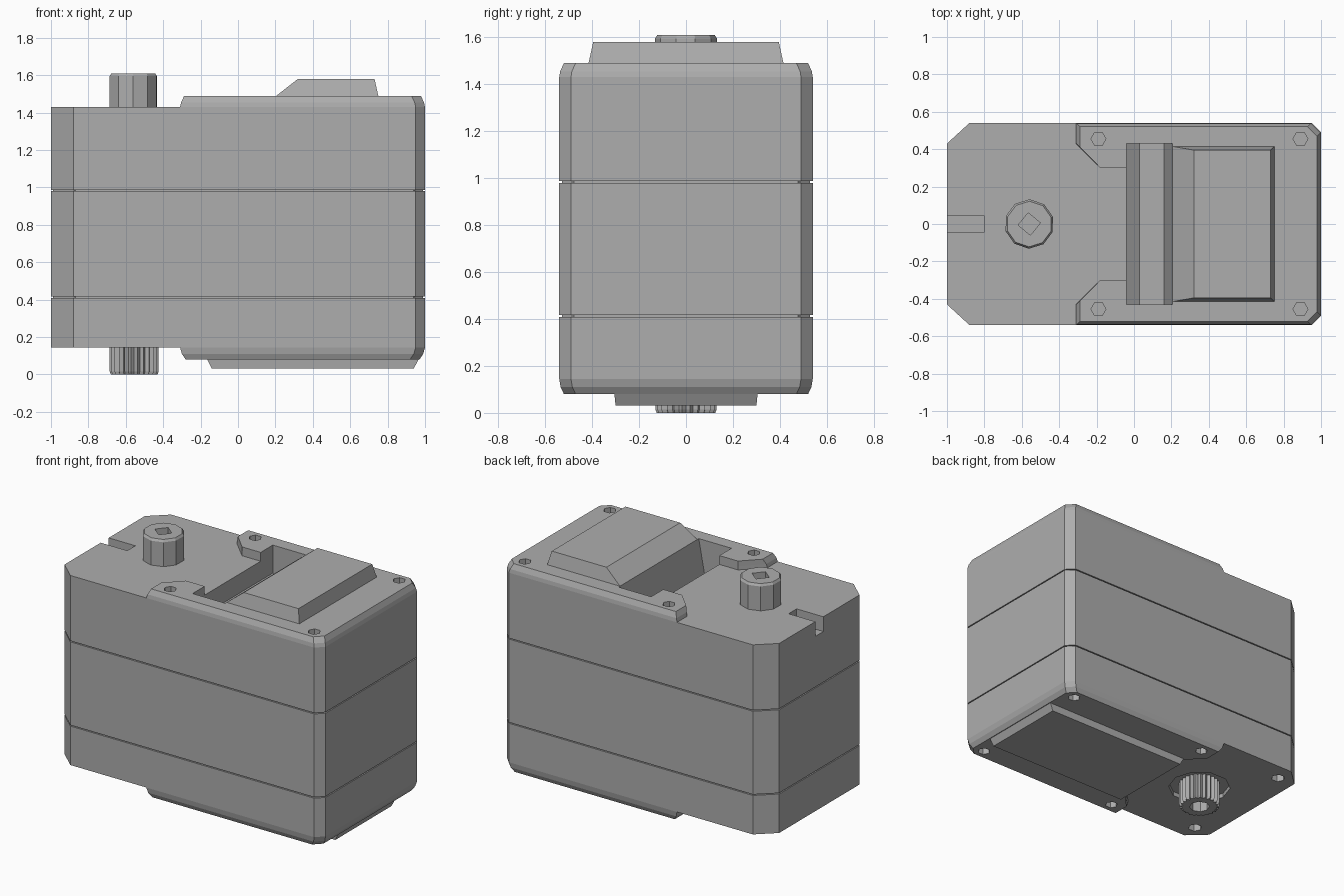
import bpy, bmesh, math

if "Cube" in bpy.data.objects:
    bpy.data.objects.remove(bpy.data.objects["Cube"])

grey = bpy.data.materials.new("plain grey")
grey.use_nodes = True
grey.diffuse_color = (0.42, 0.42, 0.42, 1)
grey.node_tree.nodes["Principled BSDF"].inputs["Base Color"].default_value = (0.42, 0.42, 0.42, 1)


def loft(name, rings):
    """Closed solid through rings of 3D points."""
    bm = bmesh.new()
    loops = [[bm.verts.new(p) for p in ring] for ring in rings]
    n = len(loops[0])
    for a, b in zip(loops, loops[1:]):
        for i in range(n):
            j = (i + 1) % n
            bm.faces.new((a[i], a[j], b[j], b[i]))
    bm.faces.new(loops[0][::-1])
    bm.faces.new(loops[-1])
    bmesh.ops.recalc_face_normals(bm, faces=bm.faces)
    mesh = bpy.data.meshes.new(name)
    bm.to_mesh(mesh)
    bm.free()
    mesh.materials.append(grey)
    ob = bpy.data.objects.new(name, mesh)
    bpy.context.collection.objects.link(ob)
    return ob


def at(points, z, dx=0, dy=0):
    """Outline at height z, its outer sides drawn in by dx and dy."""
    def pull(v, d, lim):
        return v - math.copysign(d, v) if abs(v) > lim else v
    return [(pull(x, dx, 0.2), pull(y, dy, 0.4), z) for x, y in points]


def rect(x0, x1, y, z):
    return [(x0, -y, z), (x1, -y, z), (x1, y, z), (x0, y, z)]


def circle(x, y, r, z, n, turn=0.0):
    return [(x + r * math.cos(turn + math.tau * i / n),
             y + r * math.sin(turn + math.tau * i / n), z) for i in range(n)]


def tube(name, x, y, r, z0, z1, n, turn=0.0):
    return loft(name, [circle(x, y, r, z, n, turn) for z in (z0, z1)])


def cut(targets, cutters):
    """Subtract every cutter from every target, then drop the cutters."""
    for t in targets:
        for c in cutters:
            c.hide_render = True
            m = t.modifiers.new("cut", "BOOLEAN")
            m.operation, m.solver, m.object = "DIFFERENCE", "EXACT", c
            bpy.context.view_layer.objects.active = t
            bpy.ops.object.modifier_apply(modifier=m.name)
    for c in cutters:
        bpy.data.objects.remove(c)


def mirrored(half):
    return half + [(x, -y) for x, y in reversed(half)]


# Plan outlines: the case, and the stepped deck with two chamfered ears
case = mirrored([(-1, 0.43), (-0.88, 0.54), (0.95, 0.54), (1, 0.49)])


def deck_outline(inner):
    return mirrored([(inner, 0.30), (-0.18, 0.30), (-0.31, 0.43),
                     (-0.31, 0.54), (0.95, 0.54), (1, 0.49)])


# Three case sections with thin seams between them
lower_case = loft("lower_case", [at(case, z) for z in (0.145, 0.409)])
middle_case = loft("middle_case", [at(case, z) for z in (0.416, 0.98)])
upper_case = loft("upper_case", [at(case, z) for z in (0.987, 1.43)])
for name, z in (("lower_seam", 0.412), ("upper_seam", 0.983)):
    loft(name, [at(case, z + d, 0.012, 0.012) for d in (-0.02, 0.02)])

# Raised decks on top and underneath, with drawn-in edges
top = deck_outline(-0.04)
upper_deck = loft("upper_deck", [at(top, 1.43), at(top, 1.455, 0.006, 0.004),
                                 at(top, 1.49, 0.022, 0.02)])
under = deck_outline(-0.165)
lower_deck = loft("lower_deck", [at(under, 0.08, 0.03, 0.02),
                                 at(under, 0.11, 0.01, 0.006), at(under, 0.145)])

# Raised cover blocks
loft("top_block", [rect(0.205, 0.75, 0.415, 1.49), rect(0.32, 0.73, 0.395, 1.58)])
loft("bottom_plate", [rect(-0.14, 0.94, 0.30, 0.032), rect(-0.165, 0.965, 0.305, 0.08)])

# Pocket beside the top block
trough = [(-0.04, 1.7), (-0.04, 1.3), (0.03, 1.25), (0.16, 1.25), (0.205, 1.49), (0.205, 1.7)]
pocket = loft("pocket_cutter", [[(x, y, z) for x, z in trough] for y in (-0.43, 0.43)])
cut([upper_case, upper_deck], [pocket])

# Notch at the end of the upper case
notch = loft("notch_cutter", [rect(-1.1, -0.8, 0.043, z) for z in (1.33, 1.5)])
cut([upper_case], [notch])

# Screw holes
ears = [(x, s * 0.455) for x in (-0.19, 0.89) for s in (-1, 1)]
cut([upper_case, upper_deck],
    [tube("screw_cutter", x, y, 0.04, 1.39, 1.6, 6) for x, y in ears])
cut([lower_case, lower_deck],
    [tube("screw_cutter", x, y, 0.04, -0.1, 0.19, 6) for x, y in ears])
cut([lower_case],
    [tube("screw_cutter", -0.87, s * 0.42, 0.045, -0.1, 0.2, 6) for s in (-1, 1)])

# Ring recess around the output gear
cut([lower_case], [tube("recess_cutter", -0.555, 0, 0.2, 0, 0.175, 10)])

# Top shaft with a square socket
shaft = loft("top_shaft", [circle(-0.56, 0, r, z, 10, 0.3)
                           for r, z in ((0.132, 1.4), (0.132, 1.595), (0.122, 1.61))])
cut([shaft], [tube("socket_cutter", -0.56, 0, 0.06, 1.55, 1.7, 4, 0.1)])

# Toothed output gear with a screw socket


def gear_ring(z, scale):
    return [(-0.555 + r * scale * math.cos(a), r * scale * math.sin(a), z)
            for i in range(48)
            for r, a in [(0.132 if i % 2 else 0.115, math.tau * i / 48)]]


gear = loft("output_gear", [gear_ring(0, 0.95), gear_ring(0.015, 1), gear_ring(0.2, 1)])
cut([gear], [tube("socket_cutter", -0.555, 0, 0.065, -0.1, 0.08, 8)])
